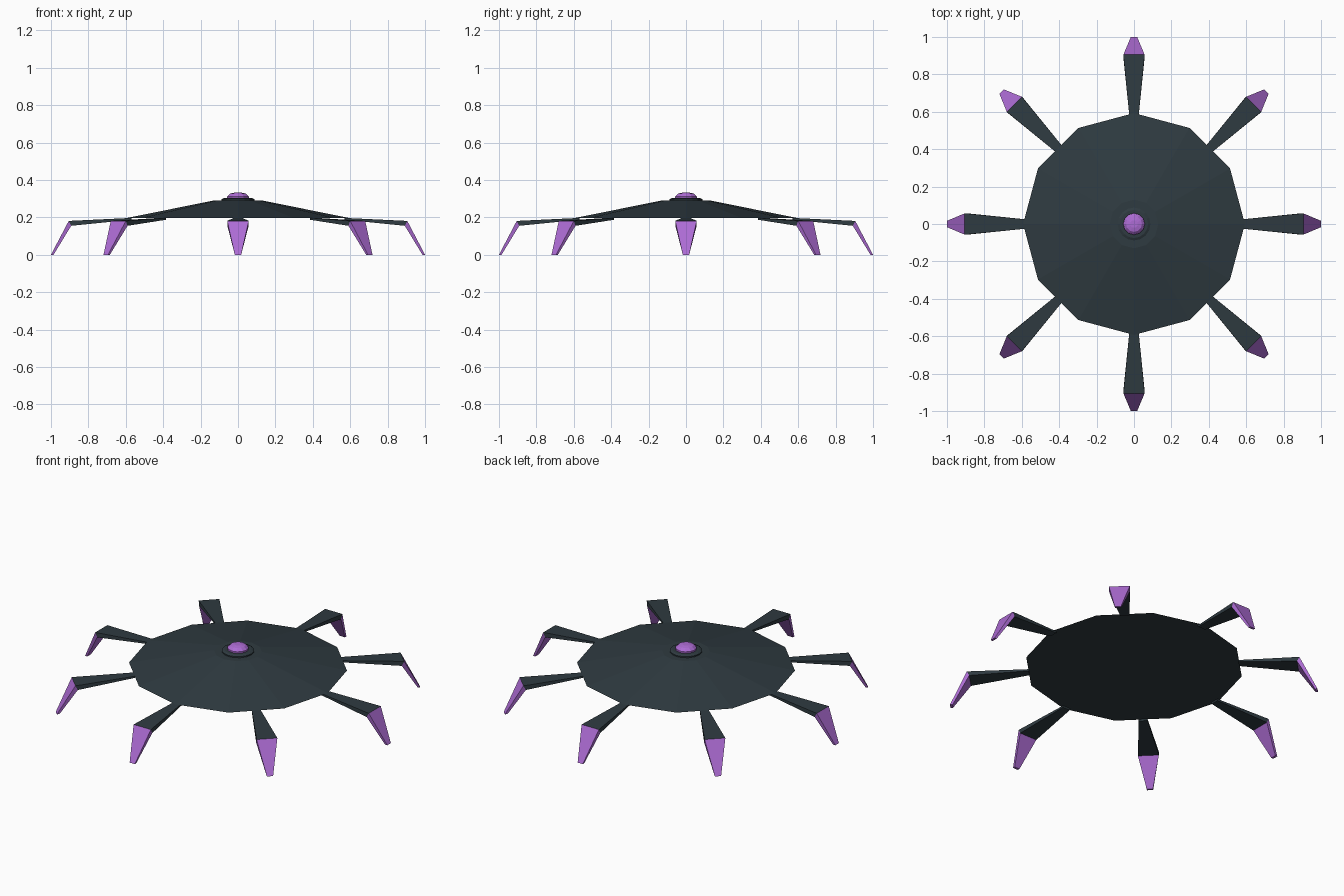
import bpy, bmesh, math
from mathutils import Matrix

if "Cube" in bpy.data.objects:
    bpy.data.objects.remove(bpy.data.objects["Cube"])


def material(name, rgb):
    m = bpy.data.materials.new(name)
    m.diffuse_color = (*rgb, 1.0)
    m.use_nodes = True
    m.node_tree.nodes["Principled BSDF"].inputs["Base Color"].default_value = m.diffuse_color
    return m


DARK = material("dark slate", (0.028, 0.043, 0.052))
PURPLE = material("violet", (0.42, 0.15, 0.66))


def finish(name, bm, mat):
    bmesh.ops.remove_doubles(bm, verts=bm.verts, dist=1e-5)
    bmesh.ops.recalc_face_normals(bm, faces=bm.faces)
    mesh = bpy.data.meshes.new(name)
    bm.to_mesh(mesh)
    bm.free()
    mesh.materials.append(mat)
    ob = bpy.data.objects.new(name, mesh)
    bpy.context.collection.objects.link(ob)
    return ob


def turned(name, profile, sides, mat):
    """Solid of revolution from (radius, height) points, capped at both ends."""
    bm = bmesh.new()
    rings = [[bm.verts.new((r * math.cos(2 * math.pi * i / sides),
                            r * math.sin(2 * math.pi * i / sides), z))
              for i in range(sides)] for r, z in profile]
    for a, b in zip(rings, rings[1:]):
        for i in range(sides):
            j = (i + 1) % sides
            bm.faces.new((a[i], a[j], b[j], b[i]))
    bm.faces.new(rings[0][::-1])
    bm.faces.new(rings[-1])
    return finish(name, bm, mat)


def tapered(name, start, end, angle, mat):
    """Four-sided bar; each end is (half width, (r, z) outer edge, (r, z) inner edge)."""
    bm = bmesh.new()
    ends = []
    for w, (ro, zo), (ri, zi) in (start, end):
        ends.append([bm.verts.new(p) for p in
                     ((ro, -w, zo), (ro, w, zo), (ri, w, zi), (ri, -w, zi))])
    a, b = ends
    for i in range(4):
        j = (i + 1) % 4
        bm.faces.new((a[i], a[j], b[j], b[i]))
    bm.faces.new(a[::-1])
    bm.faces.new(b)
    bm.transform(Matrix.Rotation(angle, 4, 'Z'))
    return finish(name, bm, mat)


# Shallow twelve-sided body
turned("disc_body", [(0.593, 0.197), (0.13, 0.29)], 12, DARK)

# Raised collar and glowing dome on top
turned("top_collar", [(0.088, 0.285), (0.088, 0.297), (0.075, 0.303)], 16, DARK)
turned("top_dome", [(0.058, 0.295), (0.058, 0.312), (0.042, 0.327), (0.02, 0.332)], 12, PURPLE)

# Eight legs, each with a downward claw
root = (0.024, (0.57, 0.197), (0.57, 0.187))
knee = (0.057, (0.905, 0.181), (0.892, 0.155))
tip = (0.017, (1.0, 0.0), (0.986, 0.0))
for k in range(8):
    ang = k * math.pi / 4
    tapered(f"leg_{k + 1}", root, knee, ang, DARK)
    tapered(f"claw_{k + 1}", knee, tip, ang, PURPLE)
